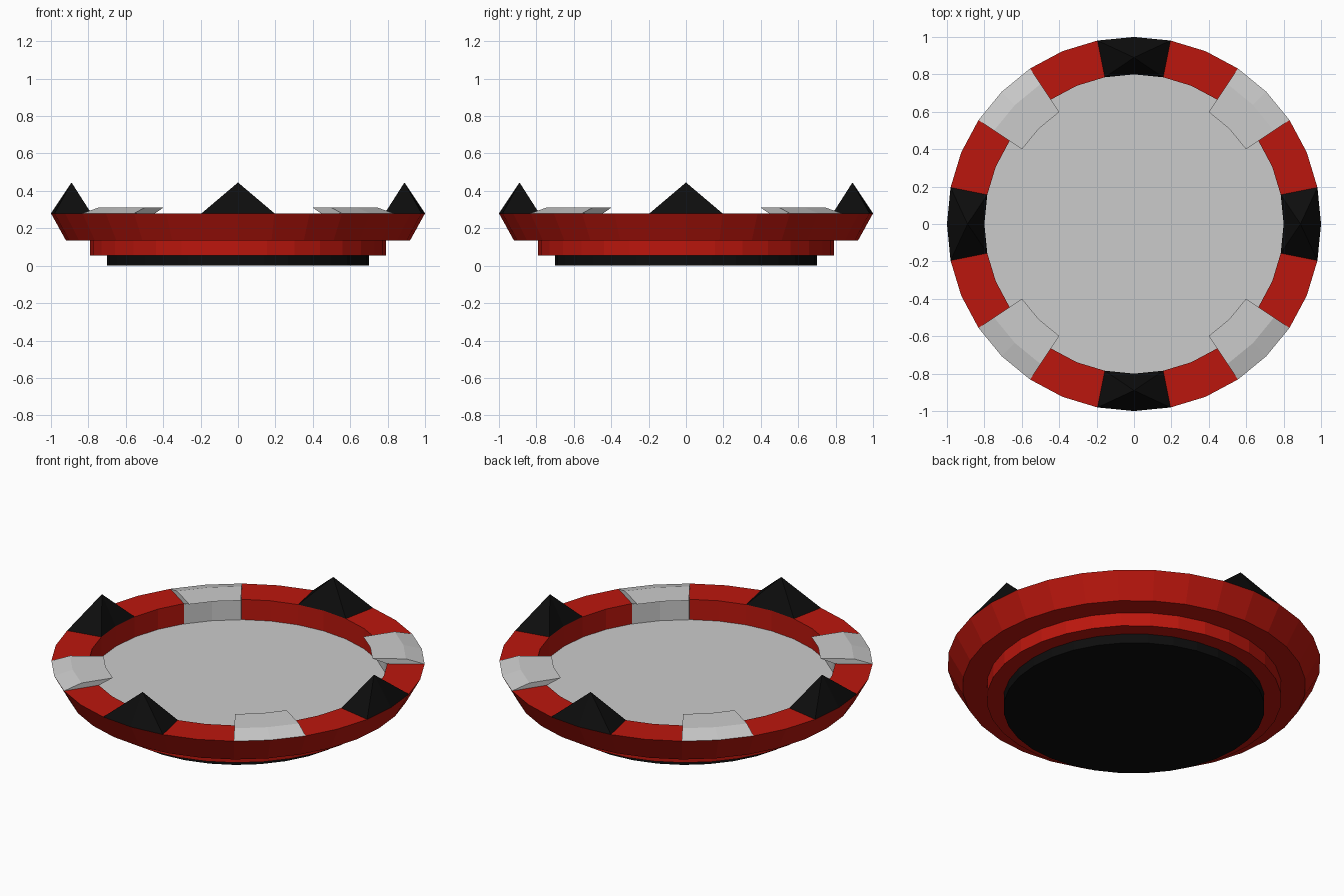
import bpy
from math import cos, sin, pi

if "Cube" in bpy.data.objects:
    bpy.data.objects.remove(bpy.data.objects["Cube"])

SIDES = 32
STEP = 2 * pi / SIDES


def material(name, color):
    m = bpy.data.materials.new(name)
    m.diffuse_color = color
    m.use_nodes = True
    m.node_tree.nodes["Principled BSDF"].inputs["Base Color"].default_value = m.diffuse_color
    return m


RED = material("red", (0.5, 0.008, 0.004, 1))
BLACK = material("black", (0.004, 0.004, 0.004, 1))


def polar(r, i, z):
    return (r * cos(i * STEP), r * sin(i * STEP), z)


def make(name, verts, faces, mat=None):
    me = bpy.data.meshes.new(name)
    me.from_pydata(verts, [], faces)
    if mat:
        me.materials.append(mat)
    ob = bpy.data.objects.new(name, me)
    bpy.context.collection.objects.link(ob)
    return ob


def lathe(name, profile, mat=None, cap_start=False, cap_end=False):
    """Revolve an (r, z) profile, running from bottom outward and up."""
    n = len(profile)
    verts = [polar(r, i, z) for i in range(SIDES) for r, z in profile]
    faces = []
    for i in range(SIDES):
        a, b = i * n, (i + 1) % SIDES * n
        faces += [(a + k, b + k, b + k + 1, a + k + 1) for k in range(n - 1)]
    if cap_start:
        faces.append([i * n for i in reversed(range(SIDES))])
    if cap_end:
        faces.append([i * n + n - 1 for i in range(SIDES)])
    return make(name, verts, faces, mat)


# Black foot
lathe("foot", [(0.70, 0), (0.70, 0.055)], BLACK, cap_start=True)

# Red stepped body with flared rim and inner wall
lathe("body", [(0.79, 0.055), (0.79, 0.135), (0.92, 0.135), (1.0, 0.28),
               (0.80, 0.28), (0.80, 0.16)], RED, cap_start=True)

# Grey floor of the dish
make("dish_floor", [polar(0.80, i, 0.16) for i in range(SIDES)], [range(SIDES)])

# Black spikes: six-sided pyramids on the rim
for q in range(4):
    c = q * 8
    base = [polar(1.0, c + d, 0.28) for d in (-1, 0, 1)]
    base += [polar(0.80, c + d, 0.28) for d in (1, 0, -1)]
    faces = [(k, (k + 1) % 6, 6) for k in range(6)] + [(5, 4, 3, 2, 1, 0)]
    make(f"spike_{q + 1}", base + [polar(0.89, c, 0.445)], faces, BLACK)

# Grey clips: sloped cap overhanging the dish, with a liner down the inner wall
CLIP = [(1.0, 0.28), (0.90, 0.31), (0.72, 0.31), (0.798, 0.28),
        (0.798, 0.16), (0.81, 0.16), (0.81, 0.28)]
for q in range(4):
    c, n = q * 8 + 4, len(CLIP)
    verts = [polar(r, c + d, z) for d in (-1, 0, 1) for r, z in CLIP]
    faces = [(s * n + k, (s + 1) * n + k, (s + 1) * n + (k + 1) % n, s * n + (k + 1) % n)
             for s in range(2) for k in range(n)]
    faces += [list(reversed(range(n))), list(range(2 * n, 3 * n))]
    make(f"clip_{q + 1}", verts, faces)
